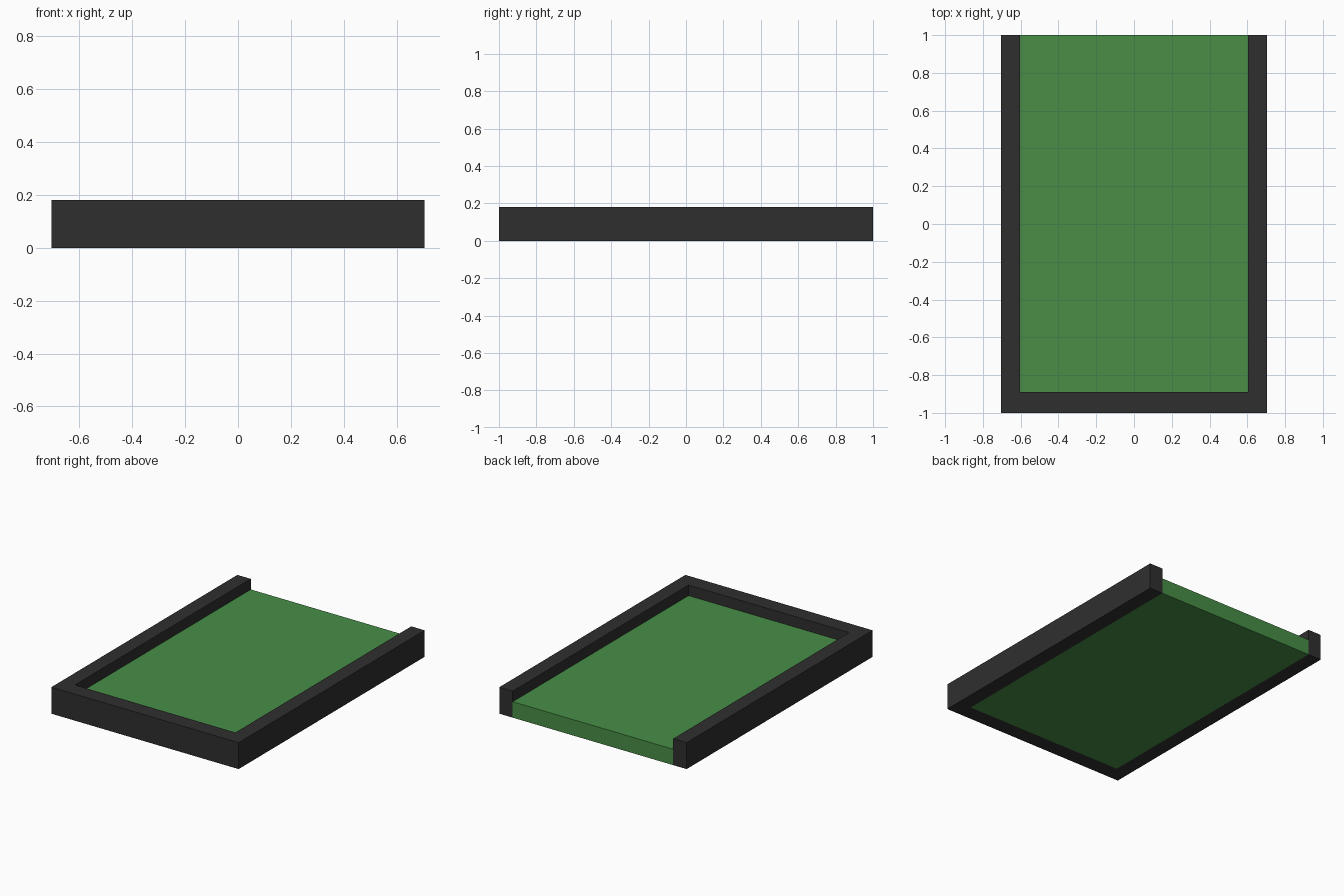
import bpy
import bmesh
from mathutils import Vector

if "Cube" in bpy.data.objects:
    bpy.data.objects.remove(bpy.data.objects["Cube"])


def material(name, rgb):
    m = bpy.data.materials.new(name)
    m.diffuse_color = (*rgb, 1.0)
    m.use_nodes = True
    m.node_tree.nodes["Principled BSDF"].inputs["Base Color"].default_value = m.diffuse_color
    return m


BLACK = material("charcoal black", (0.028, 0.028, 0.028))
GREEN = material("grass green", (0.065, 0.27, 0.062))

W, INNER = 0.705, 0.604   # half widths: outside and between the rails
H, BED = 0.18, 0.108      # frame height and bed height
FRONT = -0.89             # inner face of the front bar


def box(name, lo, hi, mat):
    lo, hi = Vector(lo), Vector(hi)
    bm = bmesh.new()
    bmesh.ops.create_cube(bm, size=1)
    for v in bm.verts:
        v.co = (lo + hi) / 2 + v.co * (hi - lo)
    me = bpy.data.meshes.new(name)
    bm.to_mesh(me)
    bm.free()
    me.materials.append(mat)
    ob = bpy.data.objects.new(name, me)
    bpy.context.collection.objects.link(ob)
    return ob


# Green bed, open at the back
box("bed", (-INNER, FRONT, 0), (INNER, 1, BED), GREEN)

# Front bar across the full width
box("front_bar", (-W, -1, 0), (W, FRONT, H), BLACK)

# Side rails
box("left_rail", (-W, FRONT, 0), (-INNER, 1, H), BLACK)
box("right_rail", (INNER, FRONT, 0), (W, 1, H), BLACK)
